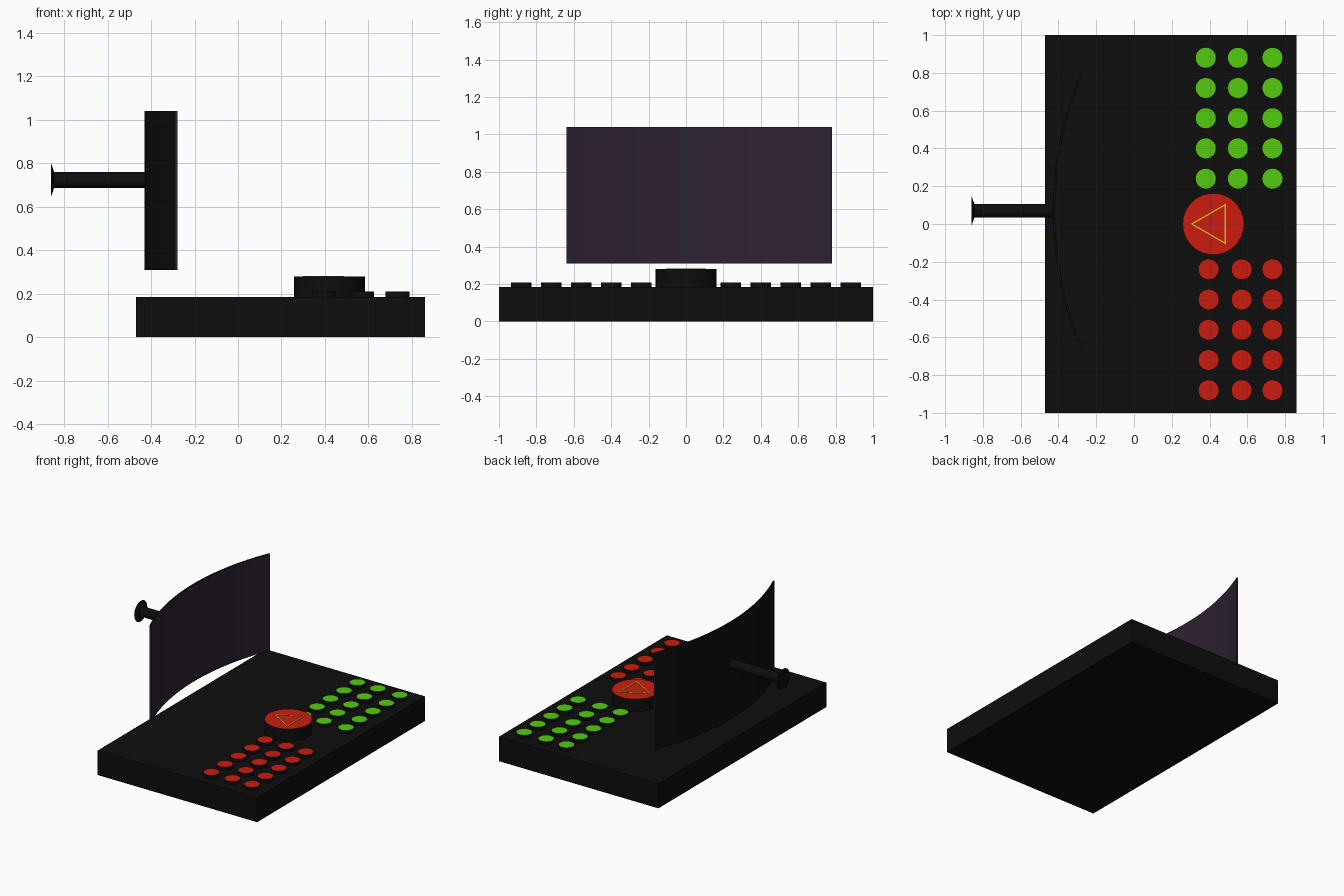
import bpy, bmesh, math
from mathutils import Matrix

if "Cube" in bpy.data.objects:
    bpy.data.objects.remove(bpy.data.objects["Cube"])


def material(name, rgb):
    m = bpy.data.materials.new(name)
    m.diffuse_color = (*rgb, 1)
    m.use_nodes = True
    m.node_tree.nodes["Principled BSDF"].inputs["Base Color"].default_value = m.diffuse_color
    return m


BLACK = material("black", (0.004, 0.004, 0.004))
GREEN = material("green", (0.09, 0.6, 0.005))
RED = material("red", (0.6, 0.012, 0.005))
PURPLE = material("dark_purple", (0.027, 0.016, 0.032))
YELLOW = material("yellow", (0.7, 0.5, 0.01))


def finish(name, bm, mats, smooth=True):
    bmesh.ops.recalc_face_normals(bm, faces=bm.faces)
    me = bpy.data.meshes.new(name)
    bm.to_mesh(me)
    bm.free()
    for m in mats:
        me.materials.append(m)
    ob = bpy.data.objects.new(name, me)
    bpy.context.collection.objects.link(ob)
    if smooth:
        bpy.ops.object.select_all(action='DESELECT')
        ob.select_set(True)
        bpy.context.view_layer.objects.active = ob
        bpy.ops.object.shade_smooth_by_angle(angle=math.radians(35))
    return ob


def button(name, x, y, r, z0, z1, cap):
    # Black cylinder with a coloured top face
    bm = bmesh.new()
    bmesh.ops.create_cone(bm, cap_ends=True, segments=32, radius1=r, radius2=r,
                          depth=z1 - z0, matrix=Matrix.Translation((x, y, (z0 + z1) / 2)))
    bm.normal_update()
    for f in bm.faces:
        f.material_index = int(f.normal.z > 0.9)
    return finish(name, bm, (BLACK, cap))


# Console base slab
bm = bmesh.new()
bmesh.ops.create_cube(bm, size=1, matrix=Matrix.Translation((0.195, 0, 0.0925))
                      @ Matrix.Diagonal((1.33, 2, 0.185, 1)))
finish("console_base", bm, (BLACK,), smooth=False)

# Two banks of small buttons
for label, side, cap, columns in (("green", 1, GREEN, (0.38, 0.55, 0.733)),
                                  ("red", -1, RED, (0.395, 0.57, 0.733))):
    for row in range(5):
        for col, x in enumerate(columns):
            button(f"{label}_button_{row}_{col}", x, side * (0.24 + 0.16 * row),
                   0.055, 0.18, 0.209, cap)

# Large central button
button("main_button", 0.42, 0, 0.163, 0.18, 0.279, RED)

# Thin triangular outline on the main button
bm = bmesh.new()
rings = []
for r in (0.125, 0.111):
    rings.append([bm.verts.new((0.424 + r * math.cos(math.pi + k * math.tau / 3),
                                r * math.sin(math.pi + k * math.tau / 3), 0.278))
                  for k in range(3)])
for k in range(3):
    n = (k + 1) % 3
    bm.faces.new((rings[0][k], rings[0][n], rings[1][n], rings[1][k]))
up = bmesh.ops.extrude_face_region(bm, geom=bm.faces[:])
bmesh.ops.translate(bm, vec=(0, 0, 0.004),
                    verts=[v for v in up["geom"] if isinstance(v, bmesh.types.BMVert)])
finish("triangle_outline", bm, (YELLOW,), smooth=False)

# Curved screen: purple front and ends, black back and rims
MID_Y, HALF, SAG, BACK_X, THICK = 0.07, 0.71, 0.14, -0.43, 0.012
R = (HALF ** 2 + SAG ** 2) / (2 * SAG)
SPAN, N = math.asin(HALF / R), 32
bm = bmesh.new()
sections = []
for i in range(N + 1):
    a = SPAN * (2 * i / N - 1)
    x, y = BACK_X + R * (1 - math.cos(a)), MID_Y + R * math.sin(a)
    sections.append([bm.verts.new((x + dx, y, z)) for dx, z in
                     ((0, 0.31), (THICK, 0.31), (THICK, 1.04), (0, 1.04))])
for a, b in zip(sections, sections[1:]):
    for k in range(4):
        f = bm.faces.new((a[k], a[(k + 1) % 4], b[(k + 1) % 4], b[k]))
        f.material_index = int(k == 1)
for s in (sections[0], sections[-1]):
    bm.faces.new(s).material_index = 1
finish("curved_screen", bm, (BLACK, PURPLE))

# Mounting arm with flared wall foot, turned about the x axis
bm = bmesh.new()
profile = ((-0.86, 0.078), (-0.845, 0.036), (-0.422, 0.036))
seg = 32
loops = [[bm.verts.new((x, MID_Y + r * math.cos(k * math.tau / seg),
                        0.723 + r * math.sin(k * math.tau / seg))) for k in range(seg)]
         for x, r in profile]
for a, b in zip(loops, loops[1:]):
    for k in range(seg):
        n = (k + 1) % seg
        bm.faces.new((a[k], a[n], b[n], b[k]))
bm.faces.new(loops[0])
bm.faces.new(loops[-1])
finish("mounting_arm", bm, (BLACK,))
